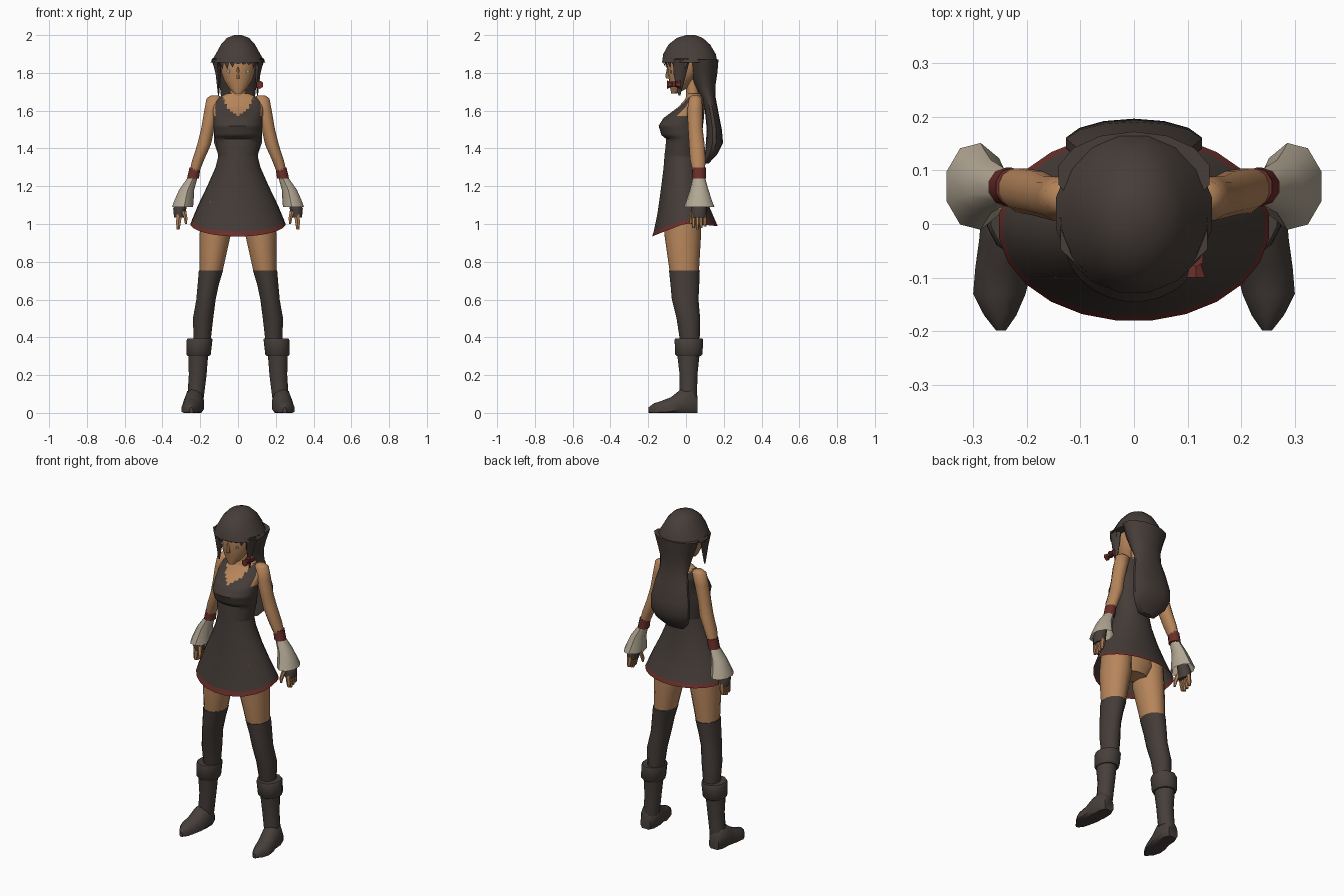
import bpy, bmesh, math, random
from mathutils import Vector

random.seed(4)
if "Cube" in bpy.data.objects:
    bpy.data.objects.remove(bpy.data.objects["Cube"])


def make_material(name, red, green, blue):
    material = bpy.data.materials.new(name)
    material.use_nodes = True
    colour = (red, green, blue, 1)
    material.diffuse_color = colour
    material.node_tree.nodes["Principled BSDF"].inputs["Base Color"].default_value = colour
    return material


skin = make_material("skin tan", .47, .235, .105)
hair = make_material("hair dark brown", .062, .047, .041)
cloth = make_material("dress dark brown", .058, .045, .039)
leather = make_material("boot dark brown", .062, .049, .043)
red = make_material("trim red", .14, .028, .023)
linen = make_material("cuff linen", .44, .38, .29)
eye_green = make_material("eye pale green", .35, .42, .33)


def finish(name, bm, materials, rule=None, angle=45):
    """Turn a bmesh into a shaded object, colouring faces by a rule on their centre."""
    bmesh.ops.recalc_face_normals(bm, faces=bm.faces)
    if rule:
        for face in bm.faces:
            face.material_index = rule(face.calc_center_median())
    mesh = bpy.data.meshes.new(name)
    bm.to_mesh(mesh)
    bm.free()
    obj = bpy.data.objects.new(name, mesh)
    bpy.context.collection.objects.link(obj)
    for material in materials:
        mesh.materials.append(material)
    bpy.ops.object.select_all(action="DESELECT")
    obj.select_set(True)
    bpy.context.view_layer.objects.active = obj
    bpy.ops.object.shade_smooth_by_angle(angle=math.radians(angle))
    return obj


def loft(name, rings, materials, sides=12, side=1, along_y=False, cap=True, warp=None, rule=None):
    """Skin elliptical rings, each given as (station, x_min, x_max, depth_min, depth_max)."""
    bm = bmesh.new()
    loops = []
    for station, x_min, x_max, low, high in rings:
        loop = []
        for i in range(sides):
            angle = math.tau * (i + .5) / sides
            x = (x_min + x_max) / 2 + (x_max - x_min) / 2 * math.cos(angle)
            depth = (low + high) / 2 + (high - low) / 2 * math.sin(angle)
            point = Vector((x, station, depth) if along_y else (x, depth, station))
            if warp:
                point = warp(point)
            loop.append(bm.verts.new((point.x * side, point.y, max(point.z, 0))))
        loops.append(loop)
    for lower, upper in zip(loops, loops[1:]):
        for i in range(sides):
            j = (i + 1) % sides
            bm.faces.new((lower[i], lower[j], upper[j], upper[i]))
    if cap:
        bm.faces.new(loops[0])
        bm.faces.new(loops[-1])
    return finish(name, bm, materials, rule)


def centred(rings):
    """Expand (station, half_width, low, high) into full rings about x = 0."""
    return [(s, -w, w, low, high) for s, w, low, high in rings]


def refine(rings, steps):
    """Insert evenly spaced rings between the given ones."""
    dense = []
    for a, b in zip(rings, rings[1:]):
        for k in range(steps):
            dense.append([p + (q - p) * k / steps for p, q in zip(a, b)])
    return dense + [rings[-1]]


# Bodice and chest: a scooped neckline and armholes bare the skin
def bodice_rule(c):
    neckline = 1.575 + 14 * c.x * c.x
    bare = c.z > neckline or (abs(c.x) > .118 and c.z > 1.57)
    return 1 if bare else 0


torso = centred([(1.34, .102, -.115, .07), (1.45, .12, -.105, .08), (1.47, .125, -.13, .085),
                 (1.52, .13, -.145, .09), (1.56, .13, -.12, .095), (1.62, .135, -.04, .1),
                 (1.66, .125, -.005, .095), (1.69, .06, .005, .08)])
loft("bodice", refine(torso, 5), [cloth, skin], 48, rule=bodice_rule)
loft("neck", centred([(1.65, .055, 0, .08), (1.7, .043, 0, .07), (1.8, .045, 0, .07)]), [skin])


# Flared skirt: hem dips at the front and back, with a red border
def hem_dip(p):
    weight = max(0, 1.36 - p.z) / .36
    p.z -= weight * (-p.y * .4 if p.y < 0 else p.y * .1)
    return p


skirt = centred([(1.38, .1, -.113, .07), (1.3, .12, -.12, .078), (1.2, .165, -.135, .095),
                 (1.1, .213, -.152, .125), (1.025, .245, -.172, .16)])
loft("skirt", skirt, [cloth], 24, cap=False, warp=hem_dip)
hem = centred([(1.025, .245, -.172, .16), (1.005, .253, -.181, .17)])
loft("skirt_hem", hem, [red], 24, cap=False, warp=hem_dip)
loft("pelvis", centred([(1.2, .13, -.1, .07), (1.03, .15, -.1, .08), (.97, .08, -.06, .06)]), [skin])

# Head and nose
face = centred([(1.69, .02, -.078, -.05), (1.72, .05, -.084, .01), (1.76, .075, -.09, .04),
                (1.8, .088, -.096, .08), (1.86, .095, -.1, .1), (1.93, .08, -.08, .1)])
loft("head", face, [skin], 18)
loft("nose", centred([(1.77, .012, -.106, -.08), (1.785, .01, -.109, -.08), (1.83, .006, -.1, -.08)]),
     [skin], 6)

# Hair crown
crown = centred([(2, .02, 0, .05), (1.985, .06, -.05, .09), (1.95, .092, -.095, .13),
                 (1.9, .12, -.123, .16), (1.855, .148, -.13, .17)])
loft("hair_crown", crown, [hair], 16)

# Long hair gathered at the nape, then swelling down the back
tail = centred([(1.87, .144, .01, .172), (1.8, .118, .02, .166), (1.74, .1, .04, .157),
                (1.67, .092, .08, .157), (1.6, .11, .1, .17), (1.5, .13, .11, .19),
                (1.43, .13, .105, .196), (1.37, .108, .1, .166), (1.32, .06, .09, .12)])
loft("long_hair", tail, [hair], 14)

# Pointed fringe strands hanging from the front of the crown
fringe = bmesh.new()
strands = 13


def brow_point(step, z, shrink):
    angle = math.pi * (1.02 + .96 * step / strands)
    return fringe.verts.new((.14 * shrink * math.cos(angle), .02 + .147 * shrink * math.sin(angle), z))


for i in range(strands):
    tip = 1.815 + random.random() * .035
    fringe.faces.new((brow_point(i - .1, 1.875, .98), brow_point(i + 1.1, 1.875, .98),
                      brow_point(i + .9, 1.85, .96), brow_point(i + .5, tip, .9),
                      brow_point(i + .1, 1.85, .96)))
finish("hair_fringe", fringe, [hair])

# Ribbon bow on the left lock
bow = [(-.1, .095, .135, 1.715, 1.76), (-.065, .107, .123, 1.733, 1.747), (-.03, .095, .135, 1.715, 1.76)]
loft("ribbon_bow", bow, [red], 6, along_y=True)
loft("ribbon_knot", [(1.725, .1, .13, -.08, -.05), (1.755, .1, .13, -.08, -.05)], [red], 6)

# Paired parts
arm = [(1.68, .1, .145, .03, .07), (1.665, .08, .168, .015, .085), (1.6, .1, .18, .005, .09),
       (1.5, .125, .197, .01, .09), (1.42, .142, .217, .015, .1), (1.34, .178, .243, .02, .105),
       (1.26, .21, .262, .04, .1)]
wrist_band = [(1.3, .197, .258, .033, .105), (1.24, .205, .272, .033, .105)]
cuff = [(1.25, .213, .265, .037, .1), (1.18, .232, .315, .02, .12), (1.12, .235, .342, 0, .14),
        (1.09, .238, .352, -.012, .152)]
palm = [(1.15, .26, .31, .04, .1), (1.08, .272, .345, .028, .11), (1.035, .28, .34, .028, .11)]
thigh = [(1.12, .03, .19, -.11, .08), (.95, .035, .205, -.115, .08), (.74, .082, .205, -.085, .068)]
stocking = [(.755, .077, .209, -.09, .073), (.68, .1, .215, -.082, .07), (.6, .117, .222, -.075, .066),
            (.5, .13, .24, -.05, .075), (.37, .145, .235, -.03, .072)]
boot_cuff = [(.395, .135, .268, -.06, .09), (.385, .133, .275, -.063, .093),
             (.31, .142, .276, -.06, .09), (.3, .15, .268, -.05, .08)]
boot_shaft = [(.32, .155, .265, -.05, .075), (.2, .165, .262, -.035, .062), (.08, .18, .27, -.035, .06)]
foot = [(.062, .2, .265, -.03, .09), (.03, .18, .285, -.04, .14), (-.03, .178, .29, -.04, .125),
        (-.08, .188, .297, -.04, .085), (-.13, .2, .301, -.03, .065), (-.17, .218, .28, -.03, .052),
        (-.198, .238, .257, -.01, .03)]

for label, side in (("left", 1), ("right", -1)):
    loft(label + "_arm", arm, [skin], 12, side)
    loft(label + "_wrist_band", wrist_band, [red], 10, side)
    loft(label + "_flared_cuff", cuff, [linen], 9, side, cap=False)
    loft(label + "_glove", palm, [leather], 10, side)
    for i, finger in enumerate(("index", "middle", "ring", "little")):
        y = .04 + .02 * i
        length = .065 - .008 * abs(i - 1)
        rings = [(1.05, .295, .327, y - .012, y + .012), (1.01, .3, .33, y - .011, y + .011),
                 (1.035 - length, .308, .326, y - .007, y + .007)]
        loft(f"{label}_{finger}_finger", rings, [skin], 6, side)
    thumb = [(1.07, .272, .3, .025, .055), (1.03, .266, .288, .015, .04), (1, .27, .282, .015, .03)]
    loft(label + "_thumb", thumb, [skin], 6, side)

    loft(label + "_thigh", thigh, [skin], 14, side)
    loft(label + "_stocking", stocking, [cloth], 14, side)
    loft(label + "_boot_cuff", boot_cuff, [leather], 12, side)
    loft(label + "_boot_shaft", boot_shaft, [leather], 12, side)
    loft(label + "_foot", foot, [leather], 12, side, along_y=True)

    # Lock of hair in front of the ear, and the eye
    lock = [(1.87, .085, .14, -.07, .02), (1.79, .088, .12, -.065, 0), (1.68, .1, .106, -.04, -.03)]
    loft(label + "_hair_lock", lock, [hair], 6, side)
    eye = [(1.798, .044, .056, -.082, -.074), (1.806, .04, .062, -.085, -.076), (1.814, .044, .058, -.086, -.078)]
    loft(label + "_eye", eye, [eye_green], 8, side)
